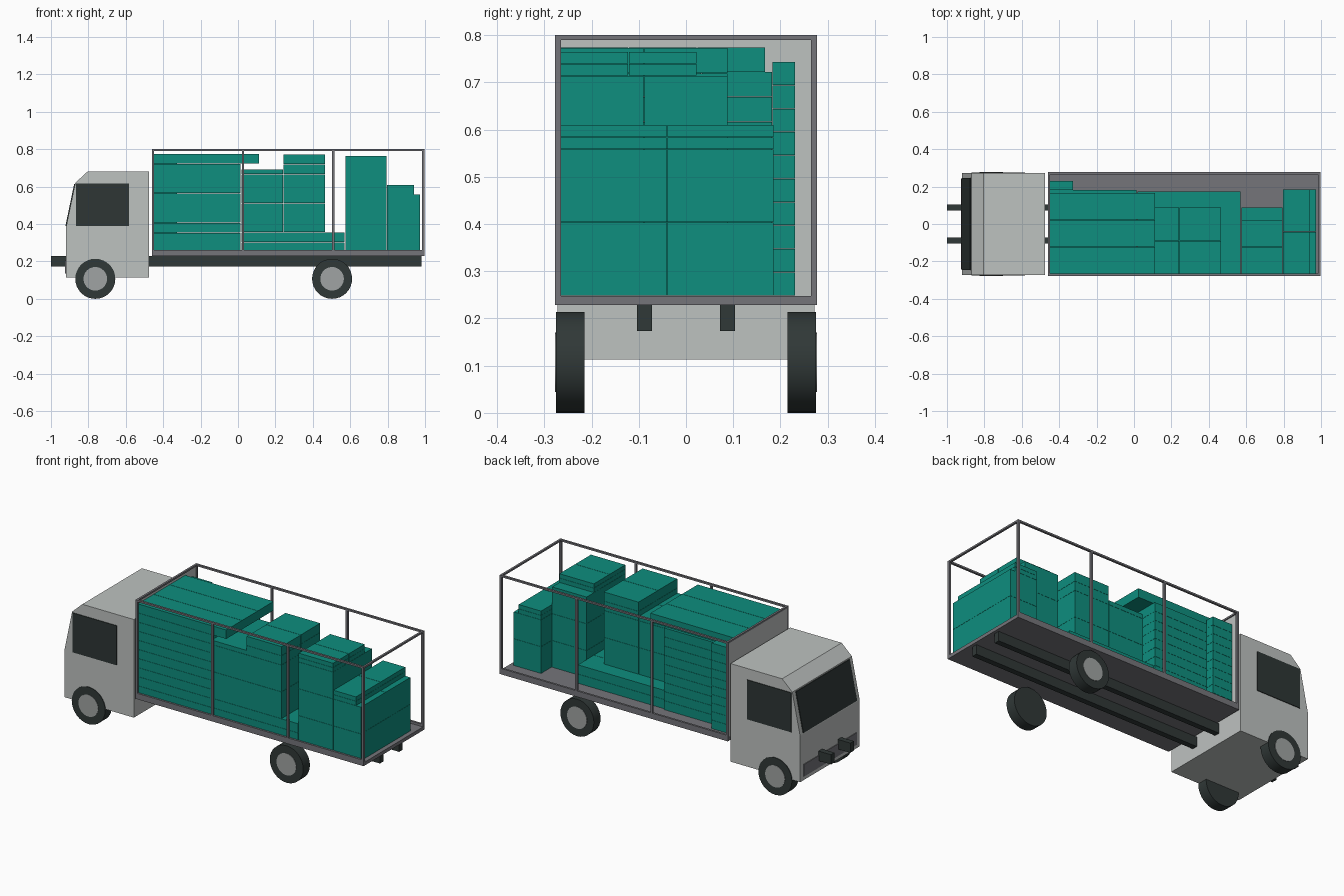
import bpy, bmesh, math
from mathutils import Matrix

if "Cube" in bpy.data.objects:
    bpy.data.objects.remove(bpy.data.objects["Cube"])


def material(name, r, g, b):
    m = bpy.data.materials.new(name)
    lin = [((c / 255 + 0.055) / 1.055) ** 2.4 if c > 10 else c / 255 / 12.92 for c in (r, g, b)]
    m.diffuse_color = (*lin, 1)
    m.use_nodes = True
    m.node_tree.nodes["Principled BSDF"].inputs["Base Color"].default_value = m.diffuse_color
    return m


LIGHT = material("light grey", 190, 194, 192)
FRAME = material("frame grey", 117, 117, 122)
DARK = material("dark grey", 48, 56, 55)
GLASS = material("window black", 46, 54, 53)
TEAL = material("teal", 14, 142, 126)
HUB = material("hub grey", 160, 164, 163)


def finish(name, bm, mat):
    bmesh.ops.recalc_face_normals(bm, faces=bm.faces)
    me = bpy.data.meshes.new(name)
    bm.to_mesh(me)
    bm.free()
    me.materials.append(mat)
    ob = bpy.data.objects.new(name, me)
    bpy.context.collection.objects.link(ob)
    return ob


def boxes(name, mat, extents):
    """One object made of boxes, each (x0, x1, y0, y1, z0, z1)."""
    bm = bmesh.new()
    for x0, x1, y0, y1, z0, z1 in extents:
        mtx = Matrix.Translation(((x0 + x1) / 2, (y0 + y1) / 2, (z0 + z1) / 2))
        bmesh.ops.create_cube(bm, size=1, matrix=mtx @ Matrix.Diagonal((x1 - x0, y1 - y0, z1 - z0, 1)))
    return finish(name, bm, mat)


def extrude_y(name, mat, profile, half):
    """Extrude an xz profile symmetrically along y."""
    bm = bmesh.new()
    f = bm.faces.new([bm.verts.new((x, -half, z)) for x, z in profile])
    new = bmesh.ops.extrude_face_region(bm, geom=[f])["geom"]
    bmesh.ops.translate(bm, verts=[v for v in new if isinstance(v, bmesh.types.BMVert)], vec=(0, 2 * half, 0))
    return finish(name, bm, mat)


def disc(name, mat, x, y, z, r, width):
    bm = bmesh.new()
    mtx = Matrix.Translation((x, y, z)) @ Matrix.Rotation(math.pi / 2, 4, 'X')
    bmesh.ops.create_cone(bm, cap_ends=True, segments=32, radius1=r, radius2=r, depth=width, matrix=mtx)
    ob = finish(name, bm, mat)
    bpy.context.view_layer.objects.active = ob
    ob.select_set(True)
    bpy.ops.object.shade_smooth_by_angle(angle=math.radians(35))
    ob.select_set(False)


# Cab with windscreen, side windows and lower front panel
extrude_y("cab", LIGHT, [(-0.92, 0.113), (-0.475, 0.113), (-0.475, 0.68), (-0.805, 0.68),
                         (-0.87, 0.62), (-0.92, 0.38)], 0.272)
extrude_y("windscreen", GLASS, [(-0.923, 0.388), (-0.876, 0.614), (-0.87, 0.614), (-0.916, 0.388)], 0.245)
boxes("front_panel", FRAME, [(-0.924, -0.918, -0.24, 0.24, 0.135, 0.205)])
for side, s in (("right", -1), ("left", 1)):
    a, b = sorted((s * 0.271, s * 0.276))
    boxes(side + "_window", GLASS, [(-0.865, -0.583, a, b, 0.388, 0.616)])

# Chassis rails
boxes("chassis_rails", DARK, [(-1, 0.98, c - 0.016, c + 0.016, 0.173, 0.229) for c in (-0.088, 0.088)])

# Wheels with hubs on the outer faces
for axle, x in (("front", -0.763), ("rear", 0.503)):
    for side, s in (("right", -1), ("left", 1)):
        disc(f"{axle}_{side}_wheel", DARK, x, s * 0.245, 0.107, 0.107, 0.061)
        disc(f"{axle}_{side}_hub", HUB, x, s * 0.275, 0.107, 0.063, 0.005)

# Cargo bed, side rails, posts and top frame
X0, X1, W, T = -0.461, 0.997, 0.277, 0.012
boxes("bed_floor", FRAME, [(X0, X1, -W, W, 0.228, 0.248)])
boxes("headboard", LIGHT, [(X0 + 0.001, X0 + 0.006, -W + T, W - T, 0.248, 0.79)])
frame = []
for y in (-W, W - T):
    frame.append((X0, X1, y, y + T, 0.248, 0.262))
    frame.append((X0, X1, y, y + T, 0.79, 0.80))
    for i in range(4):
        x = X0 + i * (X1 - T - X0) / 3
        frame.append((x, x + T, y, y + T, 0.262, 0.79))
for x in (X0, X1 - T):
    frame.append((x, x + T, -W + T, W - T, 0.79, 0.80))
boxes("cargo_frame", FRAME, frame)

G = 0.002   # gap between cartons
Y0 = -0.266  # side the load is pushed against


def stack(name, x, y, z, size, counts):
    """Grid of equal cartons starting at a corner."""
    out = []
    for i in range(counts[0]):
        for j in range(counts[1]):
            for k in range(counts[2]):
                lo = [x + i * size[0], y + j * size[1], z + k * size[2]]
                out.append((lo[0], lo[0] + size[0] - G, lo[1], lo[1] + size[1] - G,
                            lo[2], lo[2] + size[2] - G / 2))
    boxes(name, TEAL, out)


Z0, SLAB, BOX, THIN = 0.249, 0.0526, 0.155, 0.0256
# Front stack of flat cartons with long ones on top
stack("front_flat_cartons", -0.454, Y0, Z0, (0.47, 0.15, SLAB), (1, 3, 9))
stack("long_top_cartons", -0.454, Y0, Z0 + 9 * SLAB, (0.567, 0.145, SLAB), (1, 3, 1))
stack("narrow_column", -0.454, 0.183, Z0, (0.13, 0.05, 0.0495), (1, 1, 10))
# Low long cartons carrying two box stacks
stack("low_long_cartons", 0.018, Y0, Z0, (0.554, 0.147, SLAB + 0.001), (1, 3, 2))
ZB = Z0 + 2 * (SLAB + 0.001)
stack("middle_boxes", 0.018, Y0, ZB, (0.224, 0.178, BOX), (2, 2, 2))
stack("middle_thin_cartons", 0.018, Y0, ZB + 2 * BOX, (0.224, 0.178, THIN), (1, 2, 1))
stack("middle_top_cartons", 0.242, Y0, ZB + 2 * BOX, (0.224, 0.178, SLAB + 0.001), (1, 2, 2))
# Tall stack over the rear axle
stack("tall_boxes", 0.574, Y0, Z0, (0.222, 0.178, BOX), (1, 2, 3))
stack("tall_thin_cartons", 0.574, Y0, Z0 + 3 * BOX, (0.222, 0.145, THIN), (1, 2, 2))
# Rearmost stack
stack("rear_boxes", 0.797, Y0, Z0, (0.177, 0.2265, BOX), (1, 2, 2))
stack("rear_thin_cartons", 0.797, Y0, Z0 + 2 * BOX, (0.145, 0.2265, THIN), (1, 2, 2))
